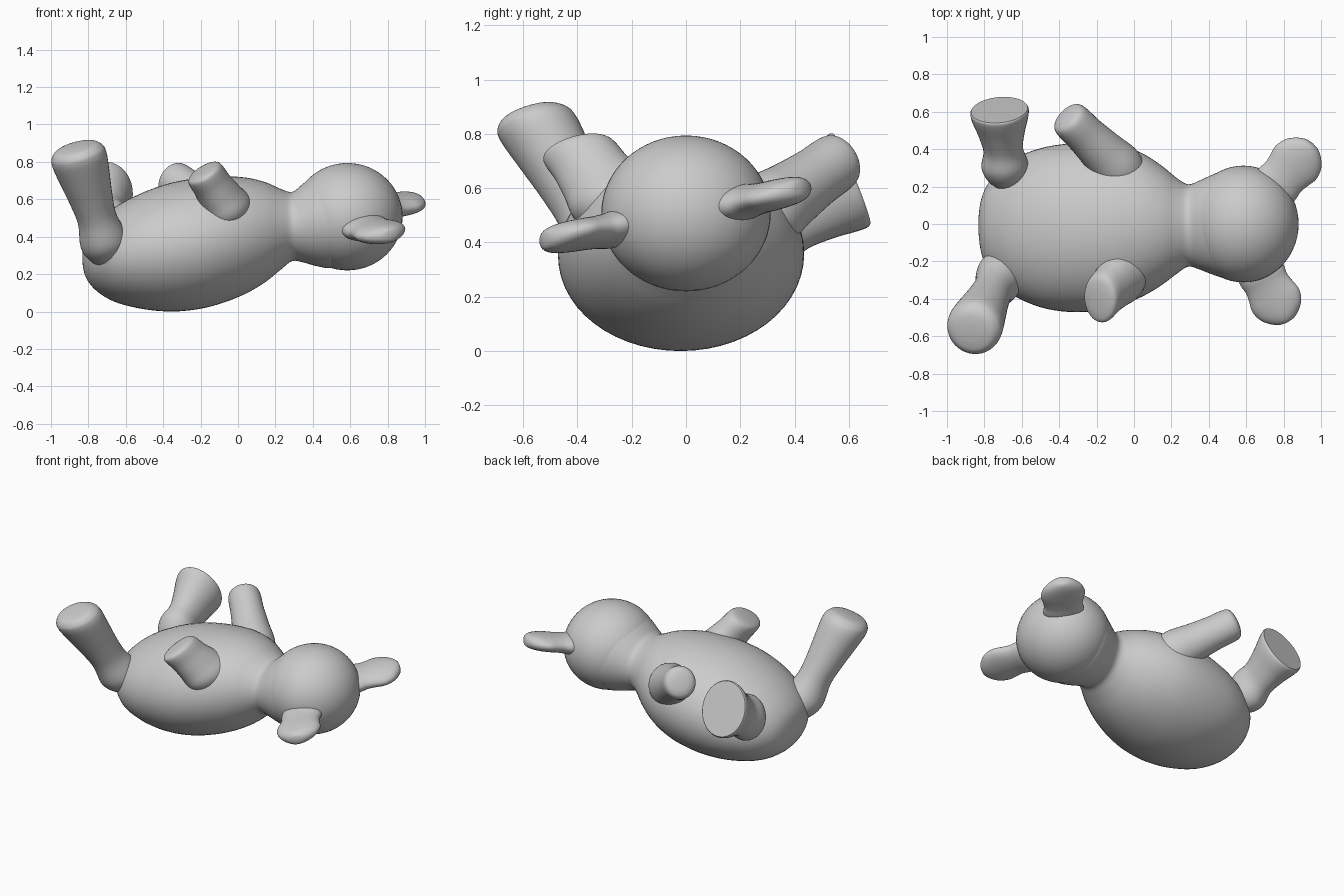
import bpy, bmesh, math
from mathutils import Vector

cube = bpy.data.objects.get("Cube")
if cube:
    bpy.data.objects.remove(cube, do_unlink=True)

GREY = (0.6, 0.6, 0.6, 1.0)
grey = bpy.data.materials.new("plain grey")
grey.use_nodes = True
grey.diffuse_color = GREY
grey.node_tree.nodes["Principled BSDF"].inputs["Base Color"].default_value = GREY


def finish(obj):
    obj.data.materials.append(grey)
    bpy.ops.object.select_all(action='DESELECT')
    obj.select_set(True)
    bpy.context.view_layer.objects.active = obj
    bpy.ops.object.shade_smooth_by_angle(angle=math.radians(45))


def smooth_rows(rows, steps=4):
    """Interpolate rows of numbers with a Catmull-Rom spline."""
    out = []
    for i in range(len(rows) - 1):
        quad = [rows[max(i - 1, 0)], rows[i], rows[i + 1], rows[min(i + 2, len(rows) - 1)]]
        for s in range(steps):
            t = s / steps
            out.append([0.5 * (2 * b + (c - a) * t + (2 * a - 5 * b + 4 * c - d) * t * t
                               + (3 * b - a - 3 * c + d) * t ** 3) for a, b, c, d in zip(*quad)])
    return out + [list(rows[-1])]


def loft(name, rings, sides=40):
    """Skin elliptical rings given as (centre, half-axis u, half-axis v), capped at both ends."""
    bm = bmesh.new()
    loops = []
    for c, u, v in rings:
        angles = [2 * math.pi * k / sides for k in range(sides)]
        loops.append([bm.verts.new(c + u * math.cos(a) + v * math.sin(a)) for a in angles])
    for a, b in zip(loops, loops[1:]):
        for k in range(sides):
            n = (k + 1) % sides
            bm.faces.new((a[k], a[n], b[n], b[k]))
    bm.faces.new(loops[0][::-1])
    bm.faces.new(loops[-1])
    bmesh.ops.recalc_face_normals(bm, faces=bm.faces)
    mesh = bpy.data.meshes.new(name)
    bm.to_mesh(mesh)
    bm.free()
    obj = bpy.data.objects.new(name, mesh)
    bpy.context.collection.objects.link(obj)
    finish(obj)


def limb(name, start, end, thick_axis, rows):
    """Loft along a straight axis; rows are (position 0-1, half width, half thickness).
    The thick axis may lean, which cuts the end at a slant."""
    start, end = Vector(start), Vector(end)
    v = Vector(thick_axis).normalized()
    u = v.cross(end - start).normalized()
    loft(name, [(start.lerp(end, t), u * w, v * h) for t, w, h in smooth_rows(rows)])


# Torso lying on its back, flowing through the neck into the head: x, z low, z high, y low, y high
torso = [(-0.832, 0.26, 0.31, -0.04, 0.03), (-0.82, 0.20, 0.38, -0.14, 0.12),
         (-0.79, 0.145, 0.44, -0.23, 0.20), (-0.73, 0.09, 0.505, -0.31, 0.28),
         (-0.64, 0.045, 0.57, -0.385, 0.35), (-0.5, 0.012, 0.64, -0.445, 0.405),
         (-0.35, 0.0, 0.69, -0.47, 0.43), (-0.2, 0.015, 0.715, -0.465, 0.435),
         (-0.07, 0.05, 0.723, -0.435, 0.42), (0.05, 0.10, 0.715, -0.385, 0.375),
         (0.15, 0.16, 0.69, -0.325, 0.31), (0.23, 0.225, 0.655, -0.265, 0.245),
         (0.29, 0.27, 0.64, -0.228, 0.212), (0.35, 0.262, 0.685, -0.243, 0.232),
         (0.42, 0.243, 0.738, -0.27, 0.264), (0.5, 0.232, 0.77, -0.292, 0.292),
         (0.58, 0.26, 0.75, -0.27, 0.27)]
loft("torso", [(Vector((x, (y0 + y1) / 2, (z0 + z1) / 2)),
                Vector((0, (y1 - y0) / 2, 0)), Vector((0, 0, (z1 - z0) / 2)))
               for x, z0, z1, y0, y1 in smooth_rows(torso)], sides=56)

# Head
bpy.ops.mesh.primitive_uv_sphere_add(segments=56, ring_count=32, location=(0.585, 0, 0.507))
head = bpy.context.object
head.name = "head"
head.scale = (0.295, 0.312, 0.287)
finish(head)

# Ears: flat rounded discs on a short root
ear = [(0, 0.06, 0.03), (0.12, 0.12, 0.06), (0.25, 0.13, 0.066), (0.38, 0.124, 0.06),
       (0.5, 0.131, 0.057), (0.65, 0.142, 0.056), (0.8, 0.126, 0.053), (0.91, 0.09, 0.046),
       (0.98, 0.048, 0.032), (1, 0.01, 0.01)]
limb("right_ear", (0.64, -0.19, 0.46), (0.82, -0.525, 0.408), (-0.15, -0.17, 1), ear)
limb("left_ear", (0.70, 0.14, 0.53), (0.955, 0.43, 0.60), (0, -0.22, 1), ear)

# Legs: slim near the hip, widening to a blunt sole
limb("right_leg", (-0.68, -0.21, 0.25), (-0.853, -0.55, 0.83), (0, 0.95, 0.3),
     [(0, 0.05, 0.05), (0.1, 0.105, 0.11), (0.22, 0.128, 0.14), (0.42, 0.106, 0.118),
      (0.6, 0.116, 0.122), (0.8, 0.136, 0.136), (0.94, 0.149, 0.146), (1, 0.149, 0.146),
      (1.04, 0.14, 0.137), (1.08, 0.11, 0.105), (1.095, 0.05, 0.05)])
limb("left_leg", (-0.68, 0.20, 0.385), (-0.72, 0.61, 0.635), (0, -0.38, 0.92),
     [(0, 0.05, 0.05), (0.12, 0.10, 0.12), (0.28, 0.125, 0.15), (0.48, 0.106, 0.138),
      (0.7, 0.125, 0.155), (0.88, 0.15, 0.178), (0.97, 0.157, 0.186), (1, 0.152, 0.18)])


# Arms: flared shoulders and blunt paws
def arm(w, h):
    profile = [(0, 0.5), (0.12, 1.05), (0.28, 1.25), (0.5, 1.12), (0.75, 1), (0.92, 0.98),
               (1, 0.93), (1.04, 0.78), (1.06, 0.5)]
    return [(t, w * s, h * s) for t, s in profile]


limb("right_arm", (0.0, -0.19, 0.47), (-0.18, -0.40, 0.74), (0, 0.96, 0.28), arm(0.105, 0.14))
limb("left_arm", (0.01, 0.21, 0.45), (-0.345, 0.56, 0.70), (0.2, -0.4, 0.9), arm(0.108, 0.112))
